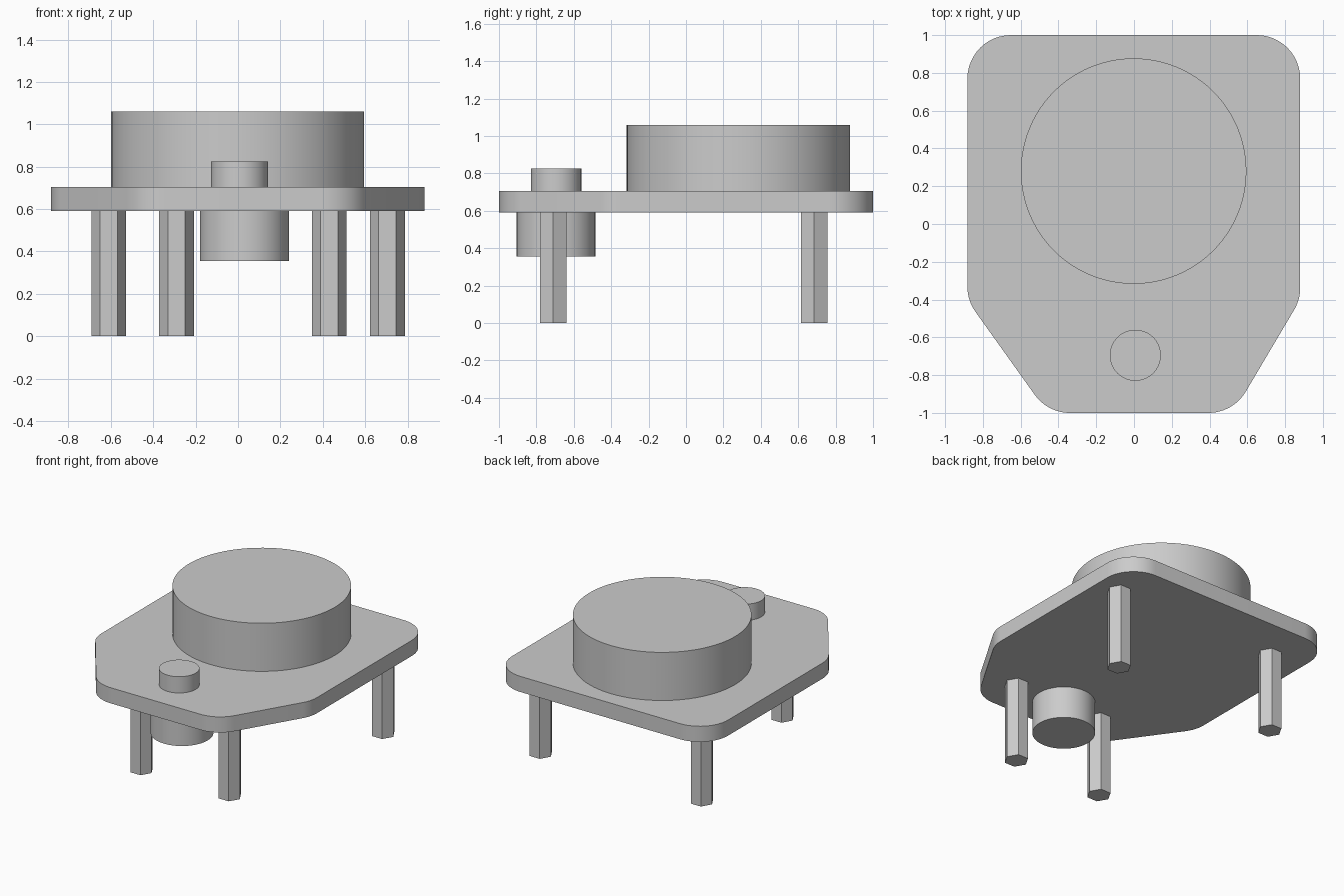
import bpy, bmesh, math
from mathutils import Vector

cube = bpy.data.objects.get("Cube")
if cube:
    bpy.data.objects.remove(cube, do_unlink=True)

grey = bpy.data.materials.new("plain_grey")
grey.use_nodes = True
COLOUR = (0.6, 0.6, 0.6, 1)
grey.diffuse_color = COLOUR
grey.node_tree.nodes["Principled BSDF"].inputs["Base Color"].default_value = COLOUR


def prism(name, outline, bottom, top, smooth=True):
    """Extrude a counter-clockwise outline between two heights."""
    bm = bmesh.new()
    base = bm.faces.new([bm.verts.new((p[0], p[1], bottom)) for p in outline])
    grown = bmesh.ops.extrude_face_region(bm, geom=[base], use_keep_orig=True)
    moved = [v for v in grown["geom"] if isinstance(v, bmesh.types.BMVert)]
    bmesh.ops.translate(bm, verts=moved, vec=(0, 0, top - bottom))
    bmesh.ops.recalc_face_normals(bm, faces=bm.faces)
    mesh = bpy.data.meshes.new(name)
    bm.to_mesh(mesh)
    bm.free()
    mesh.materials.append(grey)
    obj = bpy.data.objects.new(name, mesh)
    bpy.context.collection.objects.link(obj)
    if smooth:
        bpy.ops.object.select_all(action="DESELECT")
        obj.select_set(True)
        bpy.context.view_layer.objects.active = obj
        bpy.ops.object.shade_smooth_by_angle(angle=math.radians(30))
    return obj


def ring(x, y, radius, sides):
    angles = [math.tau * i / sides for i in range(sides)]
    return [(x + radius * math.cos(a), y + radius * math.sin(a)) for a in angles]


def rounded(corners, radius, steps=12):
    """Fillet every corner of a convex counter-clockwise polygon."""
    points = []
    for i, c in enumerate(corners):
        corner = Vector(c)
        into = (corner - Vector(corners[i - 1])).normalized()
        out = (Vector(corners[(i + 1) % len(corners)]) - corner).normalized()
        turn = math.acos(into.dot(out))
        start = corner - into * radius * math.tan(turn / 2)
        centre = start + Vector((-into.y, into.x)) * radius
        first = math.atan2(start.y - centre.y, start.x - centre.x)
        for k in range(steps + 1):
            a = first + turn * k / steps
            points.append(centre + radius * Vector((math.cos(a), math.sin(a))))
    return points


# Base plate with tapered front
UNDERSIDE, DECK = 0.59, 0.705
plate = [(-0.457, -1), (0.525, -1), (0.88, -0.40), (0.88, 1), (-0.882, 1), (-0.882, -0.405)]
prism("base_plate", rounded(plate, 0.23), UNDERSIDE, DECK)

# Drum and knob on the deck, canister below
prism("large_drum", ring(-0.002, 0.28, 0.597, 96), DECK, 1.06)
prism("small_knob", ring(0.007, -0.695, 0.135, 64), DECK, 0.825)
prism("lower_canister", ring(0.03, -0.695, 0.21, 64), 0.355, UNDERSIDE)

# Hexagonal legs
legs = {
    "front_right_leg": (-0.29, -0.71),
    "front_left_leg": (0.43, -0.71),
    "back_right_leg": (-0.61, 0.685),
    "back_left_leg": (0.705, 0.685),
}
for name, (x, y) in legs.items():
    prism(name, ring(x, y, 0.082, 6), 0, UNDERSIDE, smooth=False)
